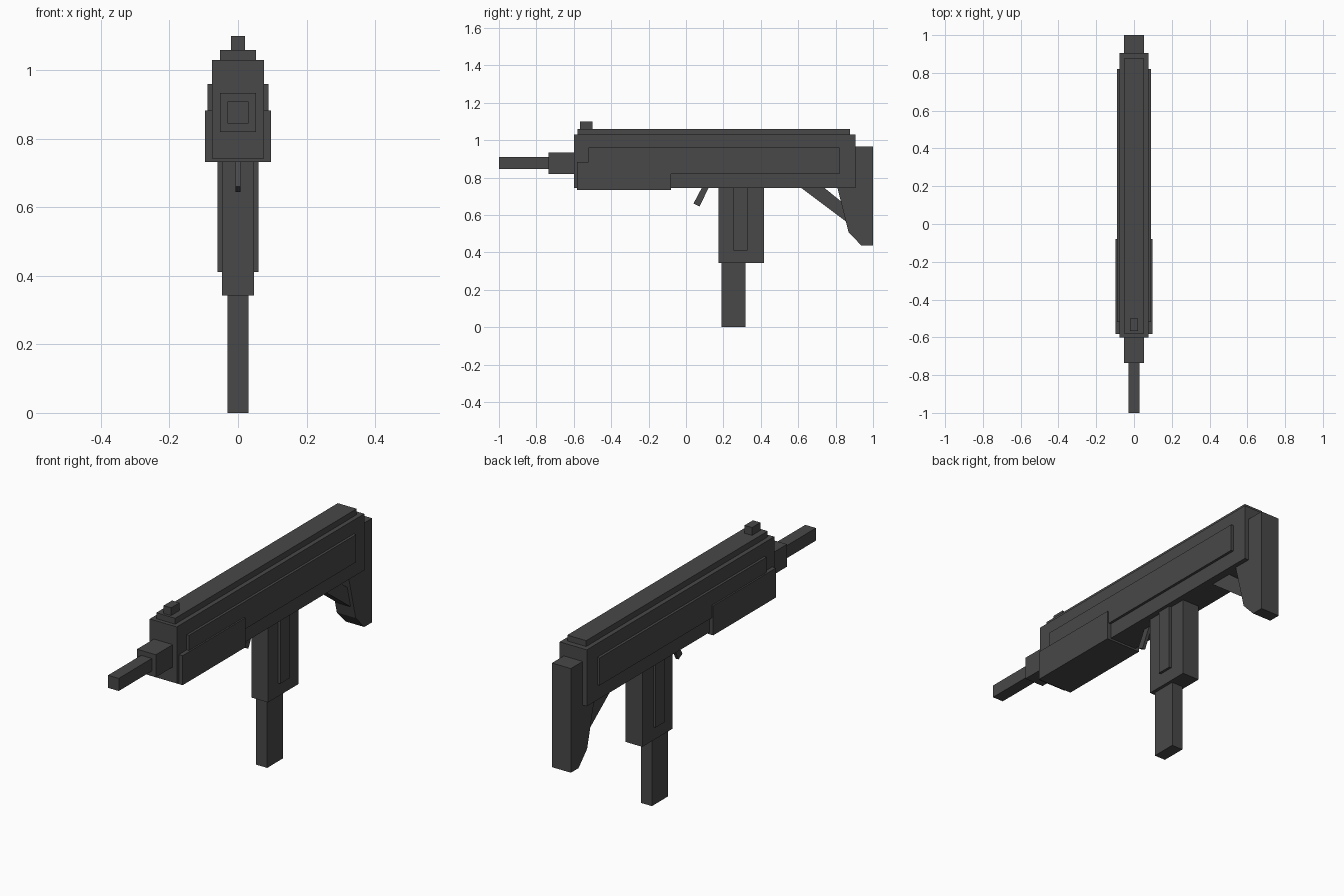
import bpy
import bmesh

cube = bpy.data.objects.get("Cube")
if cube:
    bpy.data.objects.remove(cube, do_unlink=True)

# Single dark grey finish
grey = bpy.data.materials.new("dark_grey")
grey.use_nodes = True
color = (0.065, 0.065, 0.065, 1)
grey.diffuse_color = color
grey.node_tree.nodes["Principled BSDF"].inputs["Base Color"].default_value = color


def plate(name, half_width, profile):
    """Extrude a side profile of (y, z) points symmetrically across x."""
    bm = bmesh.new()
    face = bm.faces.new([bm.verts.new((-half_width, y, z)) for y, z in profile])
    ext = bmesh.ops.extrude_face_region(bm, geom=[face])
    moved = [g for g in ext["geom"] if isinstance(g, bmesh.types.BMVert)]
    bmesh.ops.translate(bm, verts=moved, vec=(2 * half_width, 0, 0))
    bmesh.ops.recalc_face_normals(bm, faces=bm.faces)
    mesh = bpy.data.meshes.new(name)
    bm.to_mesh(mesh)
    bm.free()
    mesh.materials.append(grey)
    obj = bpy.data.objects.new(name, mesh)
    bpy.context.scene.collection.objects.link(obj)
    return obj


def block(name, half_width, y0, y1, z0, z1):
    return plate(name, half_width, [(y0, z0), (y1, z0), (y1, z1), (y0, z1)])


# Receiver, with the side panels and rail standing proud of it
block("receiver", 0.076, -0.6, 0.905, 0.743, 1.03)
block("side_panels", 0.089, -0.52, 0.82, 0.82, 0.96)
block("top_rail", 0.053, -0.58, 0.877, 1.03, 1.06)
block("front_sight", 0.021, -0.567, -0.5, 1.06, 1.1)
block("fore_grip", 0.097, -0.583, -0.08, 0.733, 0.883)

# Barrel
block("barrel_collar", 0.053, -0.735, -0.6, 0.82, 0.934)
block("barrel", 0.03, -1, -0.735, 0.845, 0.909)

# Grip, magazine and trigger
block("grip", 0.047, 0.174, 0.417, 0.343, 0.743)
block("grip_panels", 0.06, 0.254, 0.33, 0.411, 0.743)
block("magazine", 0.031, 0.19, 0.318, 0, 0.343)
plate("trigger", 0.008, [(0.09, 0.755), (0.126, 0.755), (0.072, 0.645), (0.04, 0.661)])

# Shoulder stock and its diagonal strut
plate("stock", 0.053, [(0.905, 0.965), (1, 0.965), (1, 0.436), (0.938, 0.436),
                       (0.869, 0.508), (0.81, 0.743), (0.905, 0.743)])
plate("stock_strut", 0.035, [(0.618, 0.743), (0.742, 0.743), (0.85, 0.655), (0.875, 0.55)])
